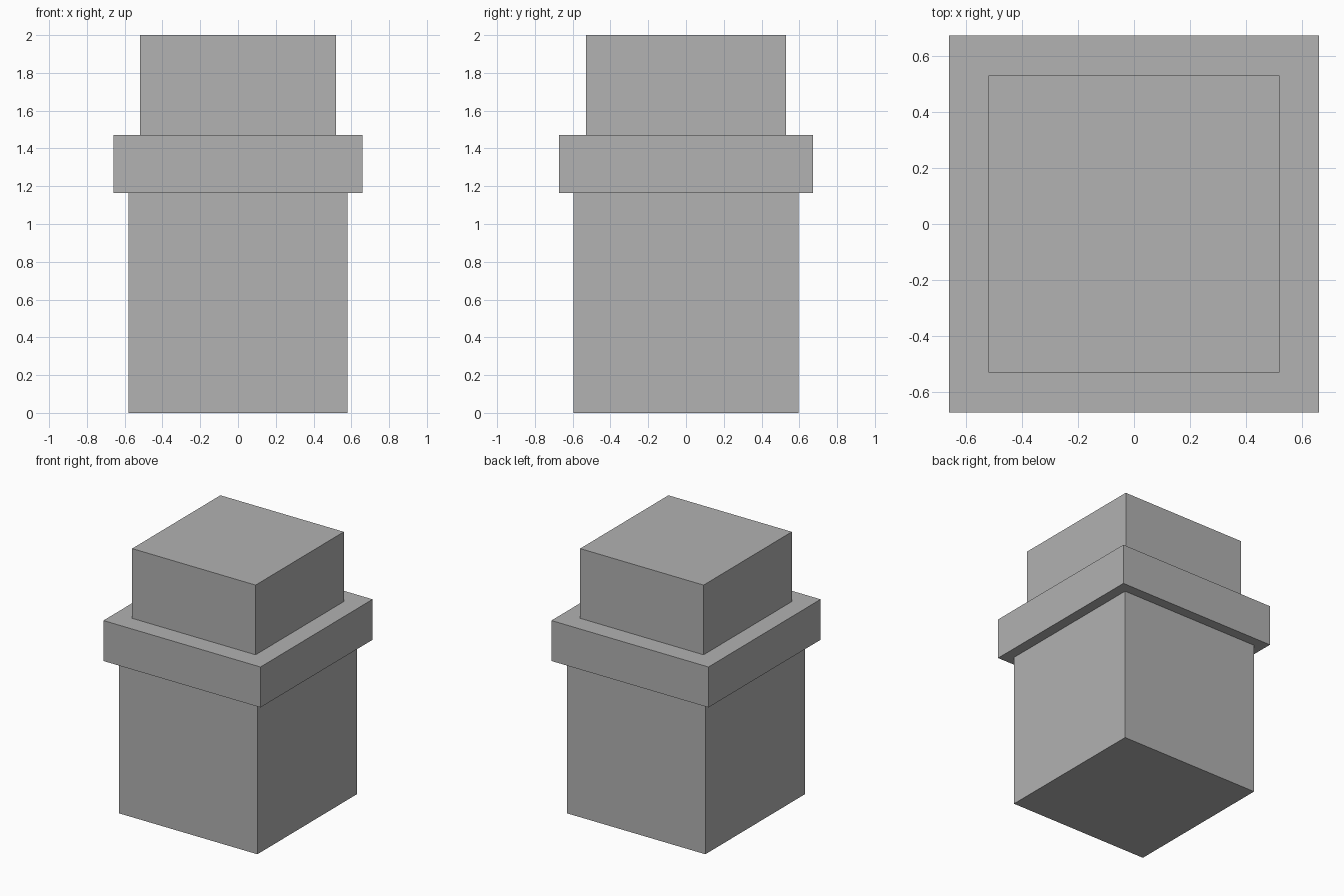
import bpy

if "Cube" in bpy.data.objects:
    bpy.data.objects.remove(bpy.data.objects["Cube"])

stone = bpy.data.materials.new("grey")
stone.diffuse_color = (0.445, 0.445, 0.445, 1)
stone.use_nodes = True
stone.node_tree.nodes["Principled BSDF"].inputs["Base Color"].default_value = stone.diffuse_color


def block(name, half_x, half_y, bottom, top):
    """Flat-sided block centred on the vertical axis."""
    bpy.ops.mesh.primitive_cube_add(size=2, location=(0, 0, (bottom + top) / 2))
    obj = bpy.context.object
    obj.name = name
    obj.scale = (half_x, half_y, (top - bottom) / 2)
    bpy.ops.object.transform_apply(location=False, rotation=False, scale=True)
    obj.data.materials.append(stone)
    return obj


# Tall lower body
block("body", 0.58, 0.596, 0.0, 1.164)
# Wide overhanging collar
block("collar", 0.659, 0.672, 1.164, 1.471)
# Narrower top block
block("cap", 0.518, 0.529, 1.471, 2.0)
